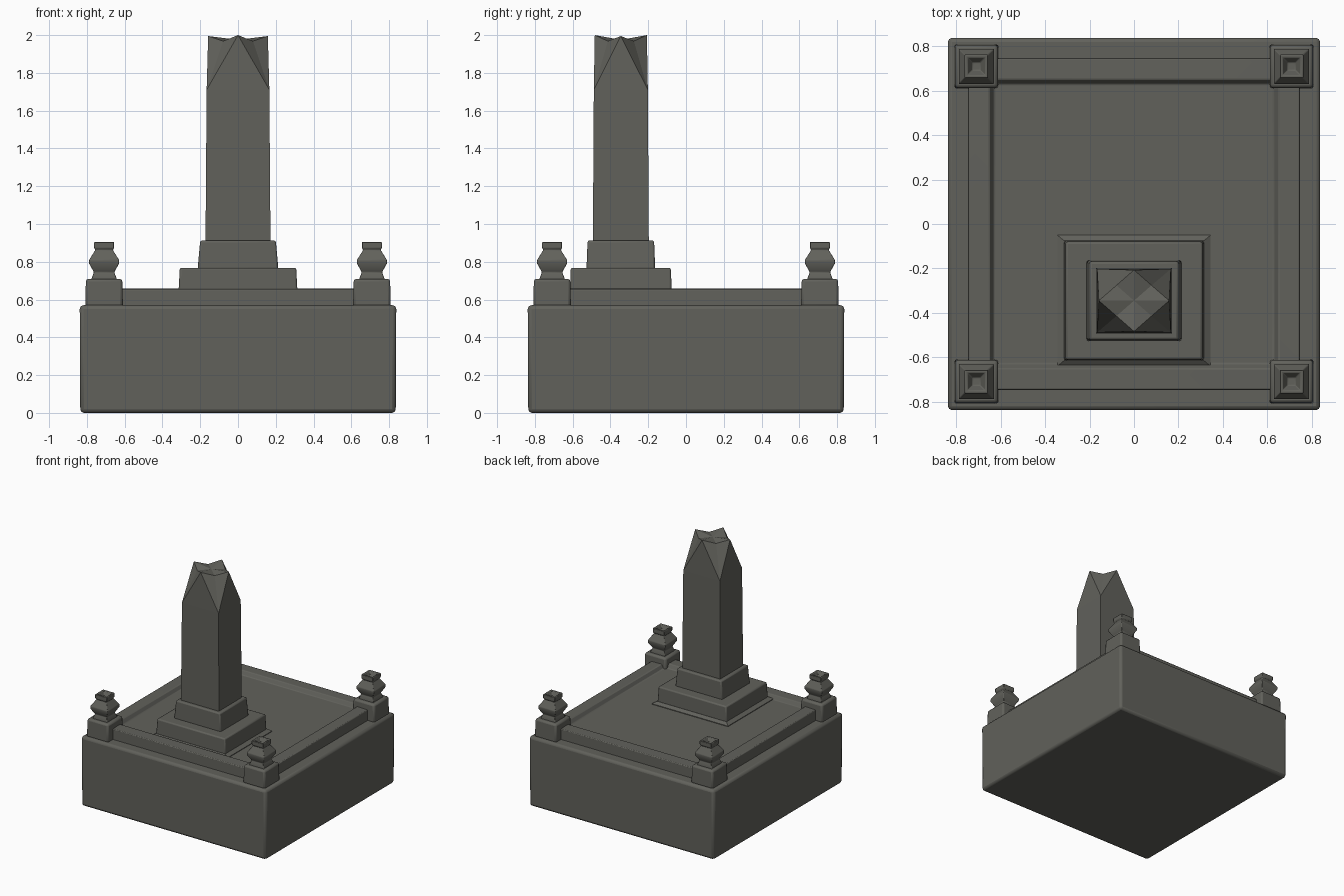
import bpy, bmesh

if "Cube" in bpy.data.objects:
    bpy.data.objects.remove(bpy.data.objects["Cube"])

stone = bpy.data.materials.new("dark_grey_stone")
stone.diffuse_color = (0.12, 0.12, 0.105, 1)
stone.use_nodes = True
stone.node_tree.nodes["Principled BSDF"].inputs["Base Color"].default_value = stone.diffuse_color


def finish(name, bm, loc, bevel=0.0, smooth=True):
    bmesh.ops.recalc_face_normals(bm, faces=bm.faces)
    me = bpy.data.meshes.new(name)
    bm.to_mesh(me)
    bm.free()
    ob = bpy.data.objects.new(name, me)
    ob.location = loc
    bpy.context.collection.objects.link(ob)
    me.materials.append(stone)
    if bevel:
        mod = ob.modifiers.new("soft_edges", 'BEVEL')
        mod.width = bevel
        mod.segments = 2
        mod.limit_method = 'ANGLE'
    if smooth:
        bpy.ops.object.select_all(action='DESELECT')
        ob.select_set(True)
        bpy.context.view_layer.objects.active = ob
        bpy.ops.object.shade_smooth_by_angle()
    return ob


def rect_loft(name, rings, loc=(0, 0, 0), bevel=0.0):
    """Stack rectangular rings (half x, half y, z) and close both ends."""
    bm = bmesh.new()
    loops = [[bm.verts.new((sx * hx, sy * hy, z))
              for sx, sy in ((-1, -1), (1, -1), (1, 1), (-1, 1))]
             for hx, hy, z in rings]
    for a, b in zip(loops, loops[1:]):
        for i in range(4):
            j = (i + 1) % 4
            bm.faces.new((a[i], a[j], b[j], b[i]))
    bm.faces.new(loops[0][::-1])
    bm.faces.new(loops[-1])
    return finish(name, bm, loc, bevel)


# plinth block
rect_loft("base_block", [(0.835, 0.835, 0), (0.838, 0.838, 0.57)], bevel=0.02)

# raised curb with the sunken floor inside it
rect_loft("curb_and_floor", [(0.747, 0.747, 0.55), (0.745, 0.745, 0.655),
                             (0.65, 0.65, 0.658), (0.63, 0.63, 0.625)], bevel=0.006)

# corner posts, each a block with a square-section urn hollowed on top
urn = [(0.066, 0.70), (0.066, 0.712), (0.054, 0.745), (0.079, 0.79), (0.079, 0.81),
       (0.046, 0.863), (0.053, 0.872), (0.053, 0.905), (0.04, 0.905), (0.018, 0.868)]
for sx, side in ((-1, "left"), (1, "right")):
    for sy, end in ((-1, "front"), (1, "back")):
        at = (sx * 0.709, sy * 0.709, 0)
        rect_loft(f"post_block_{end}_{side}", [(0.1, 0.1, 0.56), (0.096, 0.096, 0.71)],
                  at, 0.014)
        rect_loft(f"post_urn_{end}_{side}", [(h, h, z) for h, z in urn], at, 0.004)

# stepped pedestal, towards the front
C = (0, -0.345, 0)
rect_loft("pedestal_footing", [(0.345, 0.295, 0.61), (0.345, 0.295, 0.63),
                               (0.315, 0.27, 0.648)], C)
rect_loft("pedestal_lower_step", [(0.316, 0.27, 0.62), (0.308, 0.265, 0.768)], C, 0.01)
rect_loft("pedestal_upper_step", [(0.214, 0.182, 0.76), (0.2, 0.176, 0.913)], C, 0.01)

# obelisk: four side peaks, cut corners and a slightly dished top
bm = bmesh.new()
corners = ((-1, -1), (1, -1), (1, 1), (-1, 1))
low = [bm.verts.new((x * 0.172, y * 0.148, 0.90)) for x, y in corners]
high = [bm.verts.new((x * 0.166, y * 0.143, 1.71)) for x, y in corners]
peaks = [bm.verts.new((x * 0.158, y * 0.138, 1.995 + 0.005 * abs(y)))
         for x, y in ((0, -1), (1, 0), (0, 1), (-1, 0))]
dips = [bm.verts.new((x * 0.079, y * 0.069, 1.968)) for x, y in corners]
mid = bm.verts.new((0, 0, 1.975))
bm.faces.new(low[::-1])
for i in range(4):
    j = (i + 1) % 4
    bm.faces.new((low[i], low[j], high[j], high[i]))
    bm.faces.new((high[i], high[j], peaks[i]))
    # corner cut between this peak and the next, then the dished top
    bm.faces.new((high[j], dips[j], peaks[i]))
    bm.faces.new((high[j], peaks[j], dips[j]))
    bm.faces.new((peaks[i], dips[j], mid))
    bm.faces.new((dips[j], peaks[j], mid))
finish("obelisk", bm, C, smooth=False)
